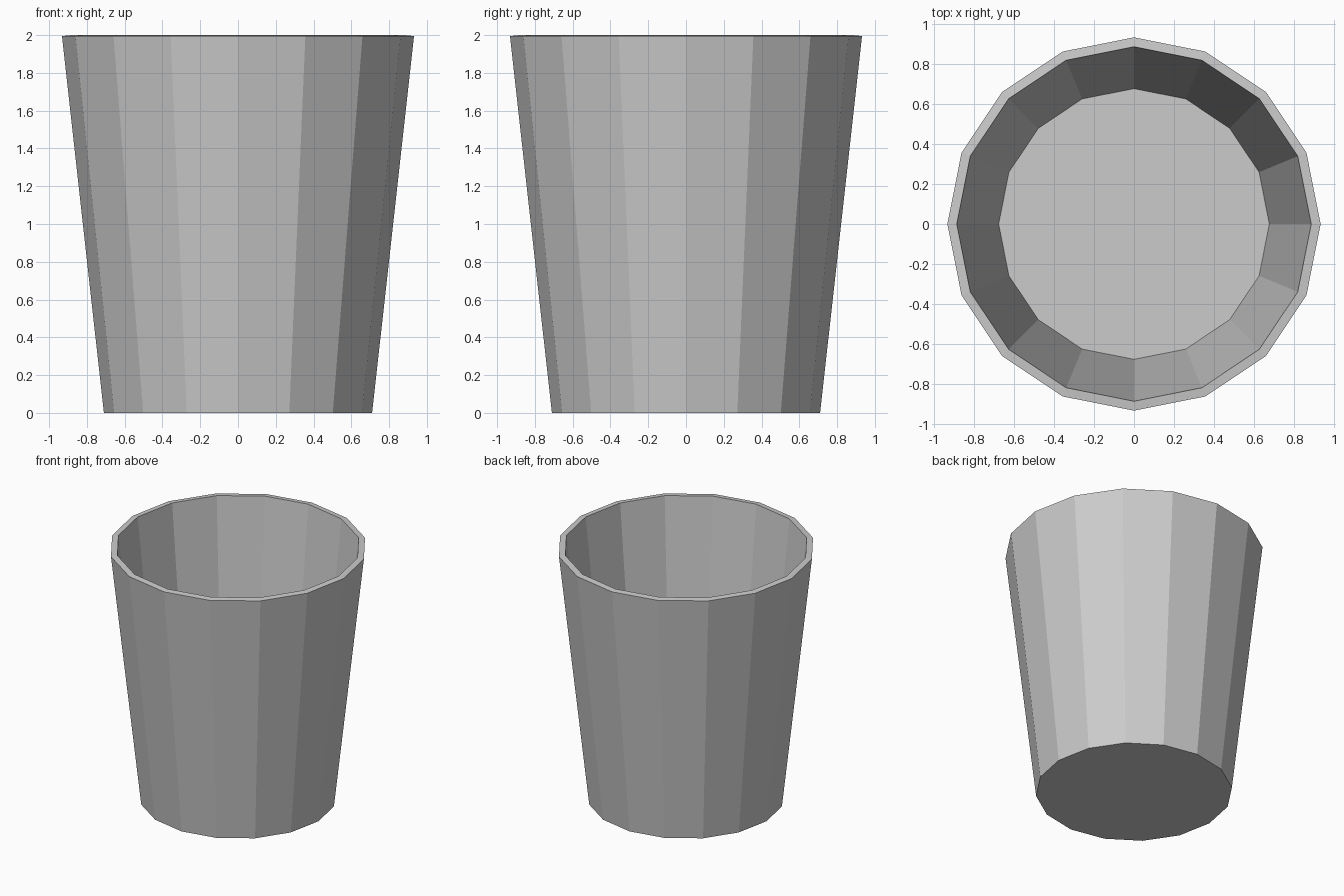
import bpy, bmesh
from math import cos, sin, pi

if "Cube" in bpy.data.objects:
    bpy.data.objects.remove(bpy.data.objects["Cube"])

SIDES = 16
# (radius, height) from outer base, up over the rim, down to the inner floor
PROFILE = [(0.71, 0.0), (0.932, 1.995), (0.885, 2.0), (0.676, 0.034)]

bm = bmesh.new()
rings = [[bm.verts.new((r * cos(2 * pi * i / SIDES), r * sin(2 * pi * i / SIDES), z))
          for i in range(SIDES)] for r, z in PROFILE]

# Outer wall, rim and inner wall
for a, b in zip(rings, rings[1:]):
    for i in range(SIDES):
        j = (i + 1) % SIDES
        bm.faces.new((a[i], a[j], b[j], b[i]))

# Underside and inner floor
bm.faces.new(rings[0][::-1])
bm.faces.new(rings[-1])
bmesh.ops.recalc_face_normals(bm, faces=bm.faces[:])

mesh = bpy.data.meshes.new("cup")
bm.to_mesh(mesh)
bm.free()
cup = bpy.data.objects.new("cup", mesh)
bpy.context.collection.objects.link(cup)
